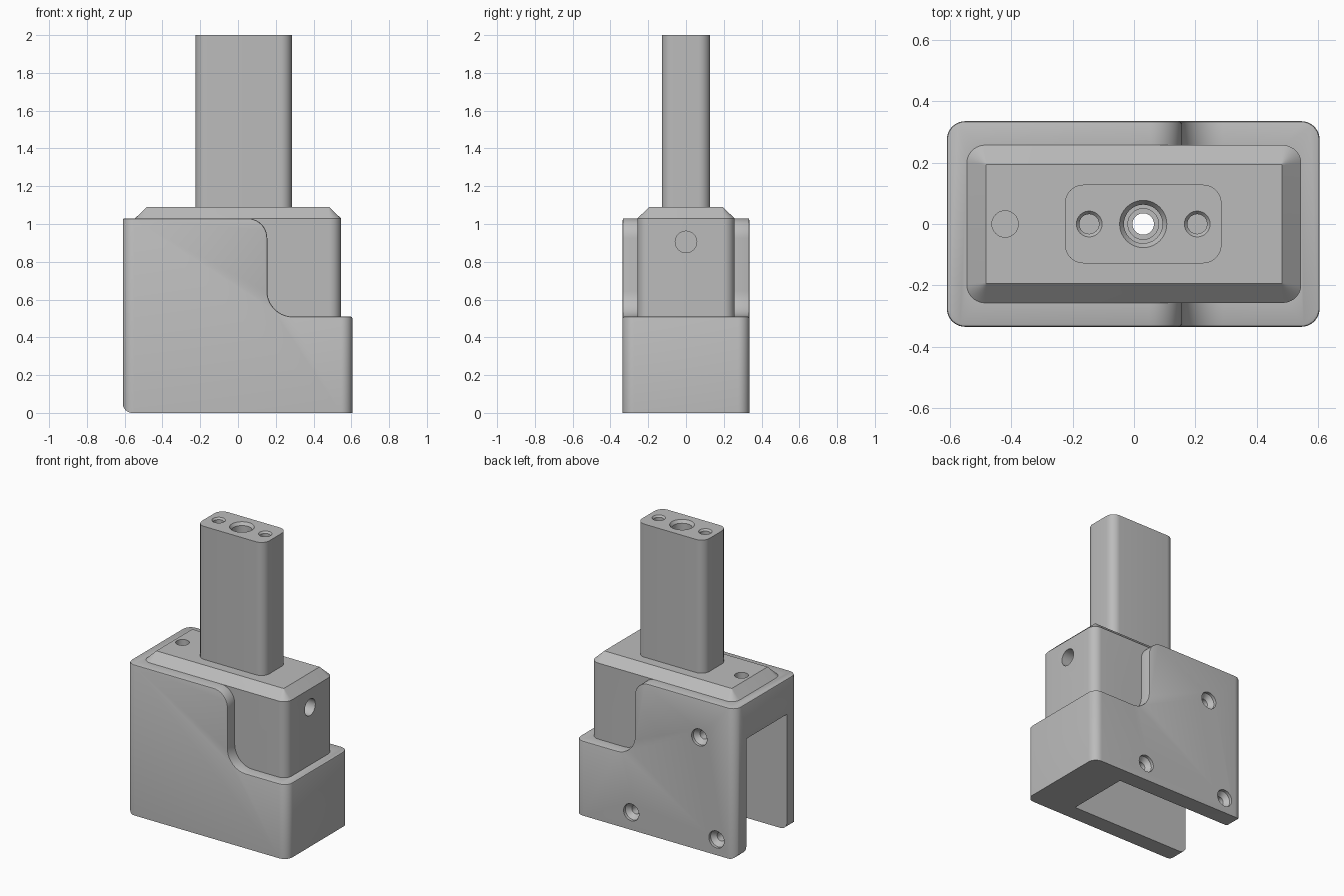
import bpy, bmesh
from math import sin, cos, pi, radians
from mathutils import Matrix, Vector

cube = bpy.data.objects.get("Cube")
if cube:
    bpy.data.objects.remove(cube, do_unlink=True)

grey = bpy.data.materials.new("plain grey")
grey.use_nodes = True
COLOUR = (0.5, 0.5, 0.5, 1)
grey.diffuse_color = COLOUR
grey.node_tree.nodes["Principled BSDF"].inputs["Base Color"].default_value = COLOUR


def arc(cx, cy, r, start, end, n=10):
    angles = [radians(start + (end - start) * i / n) for i in range(n + 1)]
    return [(cx + r * cos(a), cy + r * sin(a)) for a in angles]


def rounded_rect(x0, x1, y0, y1, r):
    return (arc(x1 - r, y1 - r, r, 0, 90) + arc(x0 + r, y1 - r, r, 90, 180)
            + arc(x0 + r, y0 + r, r, 180, 270) + arc(x1 - r, y0 + r, r, 270, 360))


def loft(name, layers):
    """Solid through matching closed 3D loops, capped at both ends."""
    bm = bmesh.new()
    loops = [[bm.verts.new(p) for p in layer] for layer in layers]
    n = len(loops[0])
    for low, high in zip(loops, loops[1:]):
        for i in range(n):
            j = (i + 1) % n
            bm.faces.new((low[i], low[j], high[j], high[i]))
    bm.faces.new(loops[0][::-1])
    bm.faces.new(loops[-1])
    bmesh.ops.recalc_face_normals(bm, faces=bm.faces)
    mesh = bpy.data.meshes.new(name)
    bm.to_mesh(mesh)
    bm.free()
    mesh.materials.append(grey)
    obj = bpy.data.objects.new(name, mesh)
    bpy.context.collection.objects.link(obj)
    return obj


def flat(outline, z):
    return [(x, y, z) for x, y in outline]


def bore(origin, direction, steps, n=40):
    """Round stepped cutter; steps are (depth, radius) along the direction."""
    turn = Vector(direction).to_track_quat('Z', 'Y').to_matrix().to_4x4()
    place = Matrix.Translation(origin) @ turn
    ring = [(cos(2 * pi * i / n), sin(2 * pi * i / n)) for i in range(n)]
    return loft("bore_cutter", [[place @ Vector((r * x, r * y, d)) for x, y in ring]
                                for d, r in steps])


def combine(obj, other, operation, keep=False):
    mod = obj.modifiers.new("combine", 'BOOLEAN')
    mod.operation, mod.object, mod.solver = operation, other, 'EXACT'
    bpy.context.view_layer.update()
    graph = bpy.context.evaluated_depsgraph_get()
    mesh = bpy.data.meshes.new_from_object(obj.evaluated_get(graph))
    obj.modifiers.clear()
    obj.data = mesh
    if not keep:
        bpy.data.objects.remove(other, do_unlink=True)


def soften_rim(obj, width):
    """Small bevel along the stepped upper rim."""
    bm = bmesh.new()
    bm.from_mesh(obj.data)
    bmesh.ops.remove_doubles(bm, verts=bm.verts, dist=0.0005)
    bmesh.ops.dissolve_limit(bm, angle_limit=0.005, verts=bm.verts, edges=bm.edges)
    rim = [e for e in bm.edges if len(e.link_faces) == 2
           and e.calc_face_angle() > radians(40)
           and min(v.co.z for v in e.verts) > 0.4]
    bmesh.ops.bevel(bm, geom=rim, offset=width, segments=2, profile=0.5,
                    affect='EDGES', clamp_overlap=True)
    bm.to_mesh(obj.data)
    bm.free()


# Outer shell: rounded footprint cut to the stepped side profile
body = loft("lower_body", [flat(rounded_rect(-0.61, 0.605, -0.335, 0.335, 0.06), z)
                           for z in (0, 1.1)])
profile = ([(0.8, 0), (0.8, 0.51)] + arc(0.29, 0.645, 0.135, 270, 180)
           + arc(0.05, 0.925, 0.105, 0, 90) + [(-0.61, 1.03)]
           + arc(-0.56, 0.05, 0.05, 180, 270))
side = loft("profile_cutter", [[(x, y, z) for x, z in profile] for y in (-0.6, 0.6)])
combine(body, side, 'INTERSECT')
soften_rim(body, 0.008)

# Inner block with its chamfered top
core = loft("inner_block", [
    flat(rounded_rect(-0.545, 0.545, -0.257, 0.257, 0.06), 0.4),
    flat(rounded_rect(-0.545, 0.545, -0.257, 0.257, 0.06), 1.03),
    flat(rounded_rect(-0.482, 0.482, -0.194, 0.194, 0.002), 1.09)])
combine(body, core, 'UNION')

# Slot open at the bottom and at one end
slot = loft("slot_cutter", [[(x, y, z) for x, y in
                             ((-1, -0.22), (0.3, -0.22), (0.3, 0.22), (-1, 0.22))]
                            for z in (-0.2, 0.79)])
combine(body, slot, 'DIFFERENCE')

# Upright post
post = loft("upright_post", [flat(rounded_rect(-0.225, 0.285, -0.128, 0.128, 0.06), z)
                             for z in (1.09, 2.0)])

# Stepped bore running down through post and body
down = (0, 0, -1)
main = bore((0.03, 0, 2), down, [(-0.02, 0.077), (0, 0.077), (0.02, 0.063), (0.2, 0.063),
                                 (0.2001, 0.05), (0.3, 0.05), (0.3001, 0.035), (1.4, 0.035)])
combine(post, main, 'DIFFERENCE', keep=True)
combine(body, main, 'DIFFERENCE')

# Two fixing holes in the post top
for x in (-0.146, 0.206):
    hole = bore((x, 0, 2), down, [(-0.02, 0.042), (0, 0.042), (0.012, 0.032), (0.25, 0.032)])
    combine(post, hole, 'DIFFERENCE')

# Shoulder hole, end hole and the countersunk back holes
combine(body, bore((-0.42, 0, 1.09), down, [(-0.05, 0.043), (0.2, 0.043)]), 'DIFFERENCE')
combine(body, bore((0.545, 0, 0.905), (-1, 0, 0), [(-0.05, 0.057), (0.3, 0.057)]), 'DIFFERENCE')
for x, z in ((-0.335, 0.77), (0.18, 0.12), (-0.465, 0.107)):
    screw = bore((x, 0.335, z), (0, -1, 0), [(-0.05, 0.058), (0.02, 0.058),
                                             (0.05, 0.03), (0.105, 0.03)])
    combine(body, screw, 'DIFFERENCE')

# Smooth the rounded surfaces, keep crisp edges
for obj in (body, post):
    bpy.ops.object.select_all(action='DESELECT')
    obj.select_set(True)
    bpy.context.view_layer.objects.active = obj
    bpy.ops.object.shade_smooth_by_angle(angle=radians(30))
